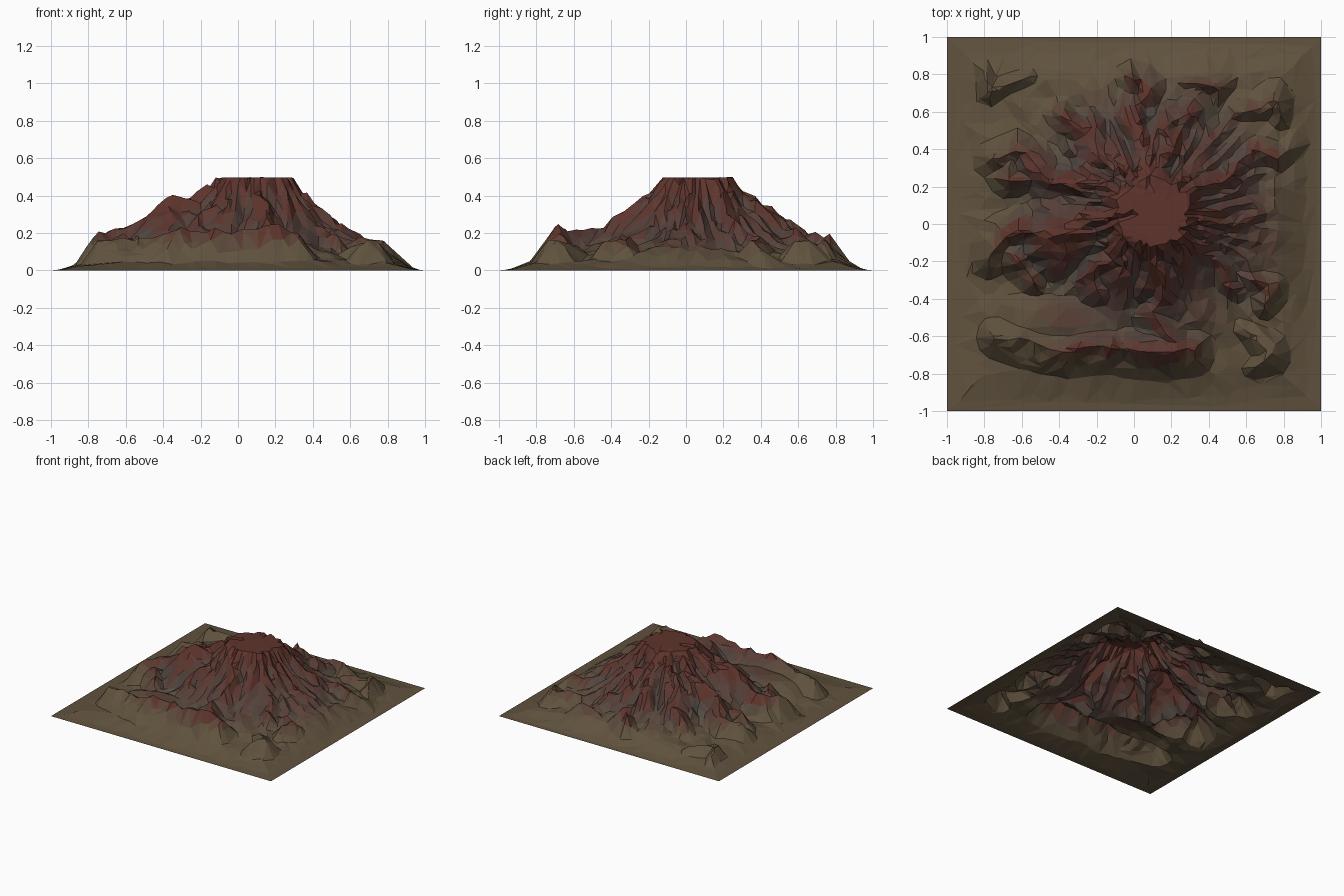
import bpy, bmesh, math, random
from mathutils import Vector, noise

if "Cube" in bpy.data.objects:
    bpy.data.objects.remove(bpy.data.objects["Cube"])

random.seed(4)
N = 120
SUMMIT = Vector((0.1, 0.07))

# Spurs running down from the summit: angle, length, height fall-off distance
SPURS = [(-84, .72, .37), (-42, .62, .25), (-8, .55, .25), (27, .85, .27), (76, .55, .3),
         (97, .72, .34), (130, .72, .33), (160, .9, .38), (192, .92, .46), (230, .5, .32)]

# Outlying hills: x, y, turn of the hooked crest, height
HILLS = [(-.72, .72, 200, .13), (.42, .74, 0, .16), (.7, .64, 20, .18), (.7, -.32, -20, .18),
         (.7, -.66, -40, .17), (-.62, -.2, 130, .2), (-.62, .24, 180, .19)]


def spur(angle, length, fall):
    pts = []
    for i in range(7):
        r = .19 + (length - .19) * i / 6
        a = math.radians(angle + 5 * math.sin(i * 1.7 + angle))
        z = .1 + .41 * math.exp(-(r - .19) / fall)
        pts.append(Vector((SUMMIT.x + r * math.cos(a), SUMMIT.y + r * math.sin(a), z)))
    return pts


def hill(x, y, turn, z):
    a, b = math.radians(turn), math.radians(turn - 75)
    return [Vector((x - .15 * math.cos(a), y - .15 * math.sin(a), z * .85)),
            Vector((x + .05 * math.cos(a), y + .05 * math.sin(a), z)),
            Vector((x + .13 * math.cos(b), y + .13 * math.sin(b), z * .75))]


def front_wall():
    pts = []
    for i in range(8):
        x = -.74 + 1.04 * i / 7
        z = .16 + .06 * min(1, i / 3) + .04 * math.exp(-((x - .1) / .1) ** 2)
        pts.append(Vector((x, -.6 - .07 * math.sin(min(1, i / 3) * 1.57), z)))
    return pts


# Level shoulder west of the summit
SHOULDER = [Vector((-.18, .02, .4)), Vector((-.35, -.05, .4)), Vector((-.44, -.07, .34))]
RIDGES = [spur(*s) for s in SPURS] + [hill(*h) for h in HILLS] + [front_wall(), SHOULDER]


def crest(p, ridge):
    best = 0
    for a, b in zip(ridge, ridge[1:]):
        d = b.xy - a.xy
        t = max(0, min(1, (p - a.xy).dot(d) / d.length_squared))
        dist = (p - a.xy - d * t).length
        best = max(best, a.z + (b.z - a.z) * t - 1.1 * dist)
    return best


def height(x, y):
    # Warped coordinates make the crests wander
    w = noise.noise_vector(Vector((x * 5, y * 5, 3)))
    p = Vector((x + w.x * .03, y + w.y * .03))
    d = p - SUMMIT
    r = d.length
    ang = math.atan2(d.y, d.x)
    ca, sa = math.cos(ang), math.sin(ang)
    # Cone with radial gullies
    g = noise.noise(Vector((ca * 4.5, sa * 4.5, r * 1.5)))
    base = .025 + .49 * math.exp(-max(0, r - .18) / .27)
    base += .07 * g * min(1, r / .25) * max(0, 1.1 - r)
    # Raised basin behind the front wall
    basin = .14 * math.exp(-((x + .35) / .36) ** 4 - ((y + .5) / .16) ** 4)
    h = max(base, basin, max(crest(p, k) for k in RIDGES))
    # Downhill ribs and craggy detail
    rib = 1 - 2 * abs(noise.noise(Vector((ca * 6, sa * 6, r * 3 + 9))))
    c = 1 - 2 * abs(noise.noise(Vector((x * 8, y * 8, 7))))
    k = math.exp(-((x + .35) / .3) ** 4 - ((y + .5) / .1) ** 4)
    h += (.035 * (rib - .6) + .022 * (c - .6)) * min(1, h / .15) * (1 - k)
    # Fade to the square border
    e = min(1, (1 - max(abs(x), abs(y))) / .24)
    return max(0, min(.497, h * e * e * (3 - 2 * e)))


# Dense height field
bm = bmesh.new()
bmesh.ops.create_grid(bm, x_segments=N, y_segments=N, size=1)
for v in bm.verts:
    v.co.z = height(v.co.x, v.co.y)
bmesh.ops.triangulate(bm, faces=bm.faces[:])
dense = bpy.data.meshes.new("mountain_dense")
bm.to_mesh(dense)
bm.free()
mountain = bpy.data.objects.new("mountain", dense)
bpy.context.collection.objects.link(mountain)

# Collapse to irregular low-poly facets
dec = mountain.modifiers.new("facets", 'DECIMATE')
dec.ratio = .1
dg = bpy.context.evaluated_depsgraph_get()
low = bpy.data.meshes.new_from_object(mountain.evaluated_get(dg))
mountain.modifiers.clear()
mountain.data = low

# Rock colours, blended in a few steps
TAN, GREY, RED = Vector((.118, .085, .048)), Vector((.075, .063, .054)), Vector((.112, .034, .025))
STEPS = 4
low.materials.clear()
for i in range(STEPS + 1):
    for j in range(STEPS + 1):
        m = bpy.data.materials.new(f"rock_{i}_{j}")
        m.diffuse_color = (*TAN.lerp(GREY.lerp(RED, j / STEPS), i / STEPS), 1)
        m.use_nodes = True
        m.node_tree.nodes["Principled BSDF"].inputs["Base Color"].default_value = m.diffuse_color
        low.materials.append(m)

# Crests and summit red, hollows grey, low ground and outer hills tan
for f in low.polygons:
    f.use_smooth = False
    c = f.center
    ring = sum(height(c.x + .09 * math.cos(k * 1.57), c.y + .09 * math.sin(k * 1.57)) for k in range(4)) / 4
    outer = max(0, (c.xy - SUMMIT).length - .72)
    high = max(0, min(1, (c.z - .05) / .12 - outer * 3 + random.uniform(-.12, .12)))
    red = max(0, min(1, .55 + (c.z - ring) * 10 + (c.z - .2) * 1.3 + random.uniform(-.15, .15)))
    if c.z > .47:
        red = 1
    f.material_index = round(high * STEPS) * (STEPS + 1) + round(red * STEPS)
